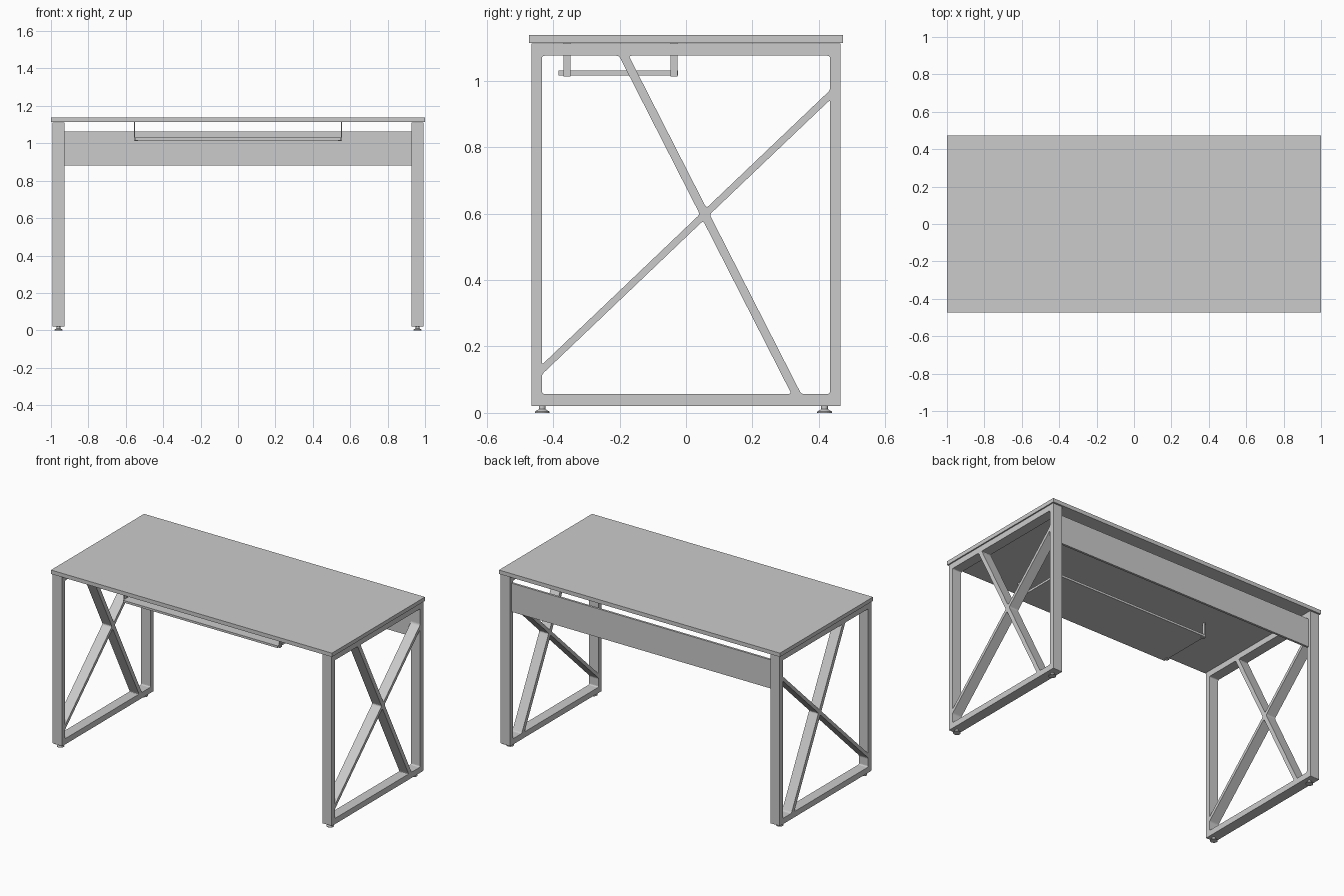
import bpy, bmesh, math
from mathutils import Vector, Matrix

if "Cube" in bpy.data.objects:
    bpy.data.objects.remove(bpy.data.objects["Cube"])


def finish(name, bm):
    bmesh.ops.recalc_face_normals(bm, faces=bm.faces)
    me = bpy.data.meshes.new(name)
    bm.to_mesh(me)
    bm.free()
    ob = bpy.data.objects.new(name, me)
    bpy.context.collection.objects.link(ob)
    return ob


def box(name, x, y, z):
    bm = bmesh.new()
    bmesh.ops.create_cube(bm, size=1)
    for v in bm.verts:
        v.co = Vector(r[0] + (c + 0.5) * (r[1] - r[0]) for c, r in zip(v.co, (x, y, z)))
    return finish(name, bm)


def clip(poly, p, n):
    """Keep the part of a polygon on the positive side of a line."""
    out = []
    for a, b in zip(poly, poly[1:] + poly[:1]):
        da, db = (a - p).dot(n), (b - p).dot(n)
        if da >= 0:
            out.append(a)
        if da * db < 0:
            out.append(a.lerp(b, da / (da - db)))
    return out


def rounded(poly, r, steps=4):
    out = []
    for i, c in enumerate(poly):
        a = c + (poly[i - 1] - c).normalized() * r
        b = c + (poly[(i + 1) % len(poly)] - c).normalized() * r
        for k in range(steps + 1):
            t = k / steps
            out.append(a.lerp(c, t).lerp(c.lerp(b, t), t))
    return out


def rect(y0, y1, z0, z1):
    return [Vector(p) for p in ((y0, z0), (y1, z0), (y1, z1), (y0, z1))]


# Side frame outline with four openings left between the crossed braces
braces = [(Vector((-0.434, 0.130)), Vector((0.434, 0.957)), 0.0105),
          (Vector((-0.187, 1.075)), Vector((0.332, 0.057)), 0.013)]
loops = [rounded(rect(-0.4655, 0.4655, 0.02, 1.112), 0.004)]
for s in (1, -1):
    for t in (1, -1):
        hole = rect(-0.434, 0.434, 0.057, 1.075)
        for (a, b, w), side in zip(braces, (s, t)):
            d = (b - a).normalized()
            n = Vector((-d.y, d.x)) * side
            hole = clip(hole, a + n * w, n)
        loops.append(rounded(hole, 0.009))


def side_frame(name, x):
    cu = bpy.data.curves.new(name, 'CURVE')
    cu.dimensions = '2D'
    cu.fill_mode = 'BOTH'
    cu.extrude = 0.033
    for lp in loops:
        sp = cu.splines.new('POLY')
        sp.points.add(len(lp) - 1)
        for q, v in zip(sp.points, lp):
            q.co = (v.x, v.y, 0, 1)
        sp.use_cyclic_u = True
    tmp = bpy.data.objects.new(name + "_outline", cu)
    bpy.context.collection.objects.link(tmp)
    me = bpy.data.meshes.new_from_object(tmp.evaluated_get(bpy.context.evaluated_depsgraph_get()))
    bpy.data.objects.remove(tmp)
    bm = bmesh.new()
    bm.from_mesh(me)
    bmesh.ops.remove_doubles(bm, verts=bm.verts, dist=1e-5)
    # outline plane (x, y) becomes world (y, z)
    turn = Matrix(((0, 0, 1), (1, 0, 0), (0, 1, 0))).to_4x4()
    bmesh.ops.transform(bm, matrix=Matrix.Translation((x, 0, 0)) @ turn, verts=bm.verts)
    for f in bm.faces:
        f.smooth = False
    finish(name, bm)


def foot(name, x, y):
    """Levelling foot turned from a short profile."""
    bm = bmesh.new()
    prof = [(0, 0), (0.022, 0), (0.022, 0.004), (0.010, 0.011), (0.010, 0.021), (0, 0.021)]
    vs = [bm.verts.new((r, 0, z)) for r, z in prof]
    es = [bm.edges.new(e) for e in zip(vs, vs[1:])]
    bmesh.ops.spin(bm, geom=vs + es, cent=(0, 0, 0), axis=(0, 0, 1),
                   angle=2 * math.pi, steps=20, use_duplicate=False)
    bmesh.ops.remove_doubles(bm, verts=bm.verts, dist=1e-5)
    bmesh.ops.translate(bm, vec=(x, y, 0), verts=bm.verts)
    finish(name, bm)


# Desktop and rear panel
box("desktop", (-1, 1), (-0.473, 0.473), (1.113, 1.138))
box("rear_panel", (-0.928, 0.928), (0.436, 0.450), (0.88, 1.064))

# Side frames and feet
for side, sx in (("left", -1), ("right", 1)):
    side_frame(side + "_frame", sx * 0.960)
    for end, y in (("front", -0.433), ("back", 0.417)):
        foot(f"{end}_{side}_foot", sx * 0.960, y)

# Hanging tray with its brackets
box("tray", (-0.550, 0.550), (-0.384, -0.024), (1.016, 1.030))
for side, sx in (("left", -1), ("right", 1)):
    for end, y in (("front", -0.358), ("back", -0.036)):
        h = 0.010
        box(f"{side}_{end}_hanger", sorted((sx * 0.550, sx * 0.556)), (y - h, y + h), (1.012, 1.114))
        box(f"{side}_{end}_hanger_foot", sorted((sx * 0.535, sx * 0.556)), (y - h, y + h), (1.012, 1.0165))
